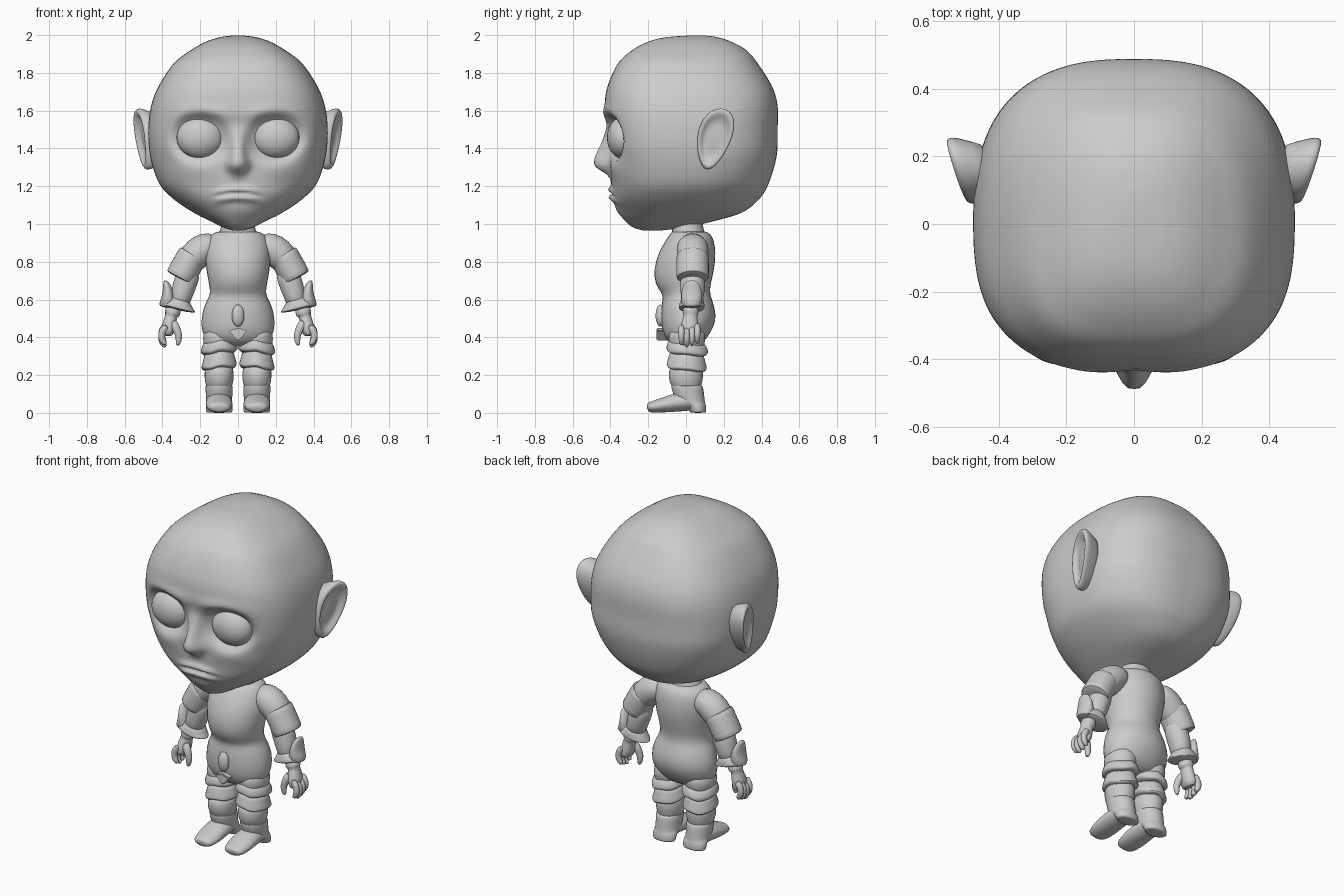
import bpy, bmesh
from math import sin, cos, pi, exp
from mathutils import Vector

old = bpy.data.objects.get("Cube")
if old:
    bpy.data.objects.remove(old)

grey = bpy.data.materials.new("plain grey")
grey.use_nodes = True
COLOUR = (0.6, 0.6, 0.6, 1)
grey.diffuse_color = COLOUR
grey.node_tree.nodes["Principled BSDF"].inputs["Base Color"].default_value = COLOUR


def finish(name, bm, mirror=False, subdivide=0, angle=1.0):
    """Turn a bmesh into a smooth object, optionally mirrored and subdivided."""
    bmesh.ops.recalc_face_normals(bm, faces=bm.faces)
    mesh = bpy.data.meshes.new(name)
    bm.to_mesh(mesh)
    bm.free()
    obj = bpy.data.objects.new(name, mesh)
    bpy.context.collection.objects.link(obj)
    mesh.materials.append(grey)
    bpy.ops.object.select_all(action='DESELECT')
    obj.select_set(True)
    bpy.context.view_layer.objects.active = obj
    bpy.ops.object.shade_smooth_by_angle(angle=angle)
    if mirror:
        obj.modifiers.new("mirror", 'MIRROR')
    if subdivide:
        mod = obj.modifiers.new("smooth", 'SUBSURF')
        mod.levels = mod.render_levels = subdivide
    return obj


def loft(bm, rings):
    """Skin a list of closed rings and cap both ends."""
    rows = [[bm.verts.new(p) for p in ring] for ring in rings]
    n = len(rows[0])
    for a, b in zip(rows, rows[1:]):
        for i in range(n):
            j = (i + 1) % n
            bm.faces.new((a[i], a[j], b[j], b[i]))
    bm.faces.new(rows[0])
    bm.faces.new(rows[-1])


def tube(name, path, across=(0, 1, 0), sides=16, mirror=True):
    """Elliptic tube; each path point is x, y, z, side radius, radius along 'across'."""
    bm = bmesh.new()
    across = Vector(across)
    points = [Vector(p[:3]) for p in path]
    rings = []
    for i, p in enumerate(path):
        d = points[min(i + 1, len(path) - 1)] - points[max(i - 1, 0)]
        side = across.cross(d).normalized()
        rings.append([points[i] + side * p[3] * cos(2 * pi * k / sides)
                      + across * p[4] * sin(2 * pi * k / sides) for k in range(sides)])
    loft(bm, rings)
    return finish(name, bm, mirror, 1)


def stack(name, rows, x=0.0):
    """Upright form; each row is height, half width, front, back."""
    path = [(x, (f + b) / 2, z, w, (b - f) / 2) for z, w, f, b in rows]
    return tube(name, path, mirror=x != 0)


def prism(name, outline, front, back):
    """Plate cut from an x-z outline."""
    bm = bmesh.new()
    loft(bm, [[(x, y, z) for x, z in outline] for y in (front, back)])
    bmesh.ops.bevel(bm, geom=bm.edges[:], offset=0.005, segments=2, affect='EDGES')
    return finish(name, bm, angle=0.6)


def ball(name, centre, size, mirror=False):
    bm = bmesh.new()
    bmesh.ops.create_uvsphere(bm, u_segments=32, v_segments=20, radius=1)
    for v in bm.verts:
        v.co = Vector(centre) + Vector(a * b for a, b in zip(v.co, size))
    return finish(name, bm, mirror, angle=3)


def bump(u, s):
    return exp(-(u / s) ** 2)


def spline(table, t):
    """Smooth interpolation through table rows, t from 0 to 1."""
    t *= len(table) - 1
    i = min(int(t), len(table) - 2)
    t -= i
    a, b, c, d = (table[max(0, min(len(table) - 1, i + k))] for k in (-1, 0, 1, 2))
    return [q + 0.5 * t * (r - p + t * (2 * p - 5 * q + 4 * r - s + t * (3 * (q - r) + s - p)))
            for p, q, r, s in zip(a, b, c, d)]


# Head: height, front, back, half width
HEAD = [(.966, -.23, -.13, .03), (.982, -.28, 0, .08), (1.01, -.315, .127, .135),
        (1.06, -.35, .295, .235), (1.135, -.385, .39, .345), (1.22, -.395, .44, .42),
        (1.36, -.405, .48, .465), (1.5, -.422, .485, .475), (1.625, -.43, .485, .46),
        (1.73, -.415, .455, .42), (1.85, -.36, .38, .34), (1.92, -.285, .32, .25),
        (1.965, -.2, .24, .17), (1.988, -.11, .17, .1), (1.998, .02, .1, .03)]


def face_relief(x, z):
    """Forward offset of the face: sockets, brow, nose, lips and chin."""
    ax = abs(x)
    q = ((ax - .2) / .142) ** 2 + ((z - 1.46) / .122) ** 2
    out = -.055 * exp(-q ** 3)
    out += .014 * bump(z - 1.59, .035) * bump(ax - .16, .13)
    h = z - 1.315
    width = .035 + .02 * bump(h, .05)
    out += .086 * bump(h, .12 if h > 0 else .045) * exp(-(ax / width) ** 3)
    out -= .008 * bump(z - 1.52, .04) * bump(x, .06)
    line = z - 1.163 + 1.1 * x * x
    lips = bump(line - .019, .016) + 1.1 * bump(line + .024, .018) - .6 * bump(line, .008)
    out += .021 * lips * exp(-(x / .11) ** 4)
    out += .01 * bump(z - 1.29, .05) * bump(ax - .22, .1)
    return out + .01 * bump(z - 1.07, .04) * bump(x, .08)


bm = bmesh.new()
rings, SEG = [], 160
for r in range(101):
    z, front, back, wide = spline(HEAD, r / 100)
    mid, deep = (front + back) / 2, (back - front) / 2
    level = max(0, min(1, (z - 1) / .4))
    ring = []
    for k in range(SEG):
        c, s = cos(2 * pi * k / SEG), sin(2 * pi * k / SEG)
        # rounder jaw, squarer face, back narrowing behind the ears
        power = 2.15 + level * (.5 if s > 0 else .8)
        rad = (abs(c / wide) ** power + abs(s / deep) ** power) ** (-1 / power)
        x, y = rad * c * (1 - .04 * max(0, s)), mid + rad * s
        if s < 0:
            y -= face_relief(x, z) * min(1, -2 * s)
        ring.append((x, y, z))
    rings.append(ring)
loft(bm, rings)
finish("head", bm, angle=3)

ball("eyes", (.2, -.335, 1.457), (.125, .083, .11), True)

# Ears: dished teardrops flaring outwards to the rear; scale, lift per ring
bm = bmesh.new()
rings = []
for scale, lift in [(.1, -.008), (.35, -.01), (.6, -.014), (.8, .01), (.92, .014),
                    (1, 0), (.98, -.025), (.88, -.06), (.78, -.11)]:
    ring = []
    for k in range(24):
        a = 2 * pi * k / 24
        v = sin(a) * scale
        u = cos(a) * scale * (.092 + .025 * v)
        y, z = .15 + u + .035 * v, 1.45 + .165 * v
        ring.append((.507 + .3 * (y - .15) + .012 * v + lift, y, z))
    rings.append(ring)
loft(bm, rings)
finish("ears", bm, True, 1, 3)

# Body
stack("neck", [(.92, .13, -.08, .12), (.955, .1, -.075, .1), (.99, .088, -.075, .09),
               (1.06, .09, -.08, .09)])
stack("torso", [(.35, .1, -.05, .05), (.375, .165, -.1, .1), (.43, .197, -.128, .135),
                (.49, .2, -.135, .165), (.56, .187, -.135, .155), (.605, .162, -.125, .138),
                (.635, .15, -.13, .13), (.68, .156, -.168, .132),
                (.76, .173, -.175, .155), (.85, .18, -.15, .162), (.92, .165, -.105, .15),
                (.95, .14, -.085, .13), (.965, .1, -.07, .1)])
ball("buckle", (0, -.135, .515), (.033, .026, .058))
prism("belt_drop", [(-.05, .435), (0, .38), (.05, .435), (0, .45)], -.155, -.09)

# Legs
LEG = .1
stack("thighs", [(.46, .08, -.09, .1), (.4, .09, -.1, .11), (.3, .08, -.08, .09)], LEG)


def frill(name, rows):
    """Flared hem that hangs lower at the back and ripples round the leg."""
    obj = stack(name, rows, LEG)
    for v in obj.data.vertices:
        x = v.co.x - LEG
        v.co.z += -.1 * v.co.y - .12 * x + .007 * sin(60 * x + 2)


frill("upper_frills", [(.385, .078, -.085, .09), (.365, .09, -.098, .108), (.345, .097, -.105, .118),
                       (.325, .1, -.107, .12), (.317, .095, -.1, .11), (.312, .075, -.08, .09)])
frill("lower_frills", [(.33, .08, -.085, .095), (.29, .084, -.092, .1), (.262, .093, -.102, .11),
                       (.24, .097, -.107, .115), (.234, .09, -.1, .105), (.23, .07, -.08, .09)])
stack("shins", [(.26, .07, -.08, .08), (.22, .08, -.095, .095), (.165, .078, -.092, .09),
                (.14, .068, -.075, .08), (.13, .068, -.075, .085)], LEG)
stack("boots", [(.15, .065, -.07, .08), (.145, .074, -.08, .09), (.125, .074, -.078, .095),
                (.07, .07, -.06, .1), (.05, .07, -.04, .103), (.045, .072, .0, .106),
                (.006, .072, .02, .108), (0, .07, .02, .106)], LEG)
tube("feet", [(LEG, .08, .05, .03, .06), (LEG, .02, .062, .052, .068), (LEG, -.06, .055, .05, .072),
              (LEG, -.12, .041, .04, .074), (LEG, -.18, .031, .031, .064),
              (LEG, -.2, .028, .025, .05), (LEG, -.206, .026, .012, .025)], across=(1, 0, 0))

# Arms
tube("shoulders", [(.11, .035, .885, .05, .06), (.14, .035, .885, .075, .08),
                   (.19, .035, .87, .085, .088), (.24, .035, .82, .083, .085),
                   (.27, .035, .78, .07, .075)])
tube("sleeves", [(.236, .035, .841, .06, .06), (.239, .035, .836, .08, .085),
                 (.243, .035, .83, .082, .088), (.303, .035, .722, .082, .088),
                 (.307, .035, .715, .08, .086), (.309, .035, .711, .06, .06)])
tube("forearms", [(.25, .035, .77, .06, .06), (.275, .035, .7, .066, .068),
                  (.298, .035, .63, .06, .064), (.315, .03, .56, .052, .056)])
tube("cuffs", [(.303, .033, .61, .05, .06), (.31, .032, .585, .068, .066), (.318, .03, .562, .1, .07),
               (.32, .03, .553, .1, .07), (.322, .03, .545, .05, .05)])
tube("cuff_fins", [(.375, .03, .552, .055, .05), (.37, .03, .6, .038, .058),
                   (.37, .03, .65, .028, .056), (.382, .03, .69, .016, .038),
                   (.388, .03, .7, .006, .02)])
tube("palms", [(.33, .025, .57, .03, .035), (.343, .025, .54, .043, .044), (.35, .025, .525, .043, .044),
               (.353, .025, .515, .03, .034), (.362, .02, .48, .037, .046),
               (.37, .018, .435, .038, .054), (.378, .018, .405, .022, .048)])
for i, name in enumerate(["index", "middle", "ring", "little"]):
    y = -.024 + .028 * i
    drop = .012 * abs(i - 1.2)
    tube(name + "_fingers", [(x, y, z + drop, w, w * .85) for x, z, w in
                             [(.375, .45, .02), (.402, .42, .021), (.407, .385, .02),
                              (.395, .36, .017), (.382, .346, .009)]], sides=10)
tube("thumbs", [(.352, .0, .49, .026, .025), (.327, -.012, .45, .024, .022),
                (.312, -.015, .41, .02, .019), (.314, -.015, .375, .016, .016),
                (.322, -.015, .356, .008, .008)], sides=10)
